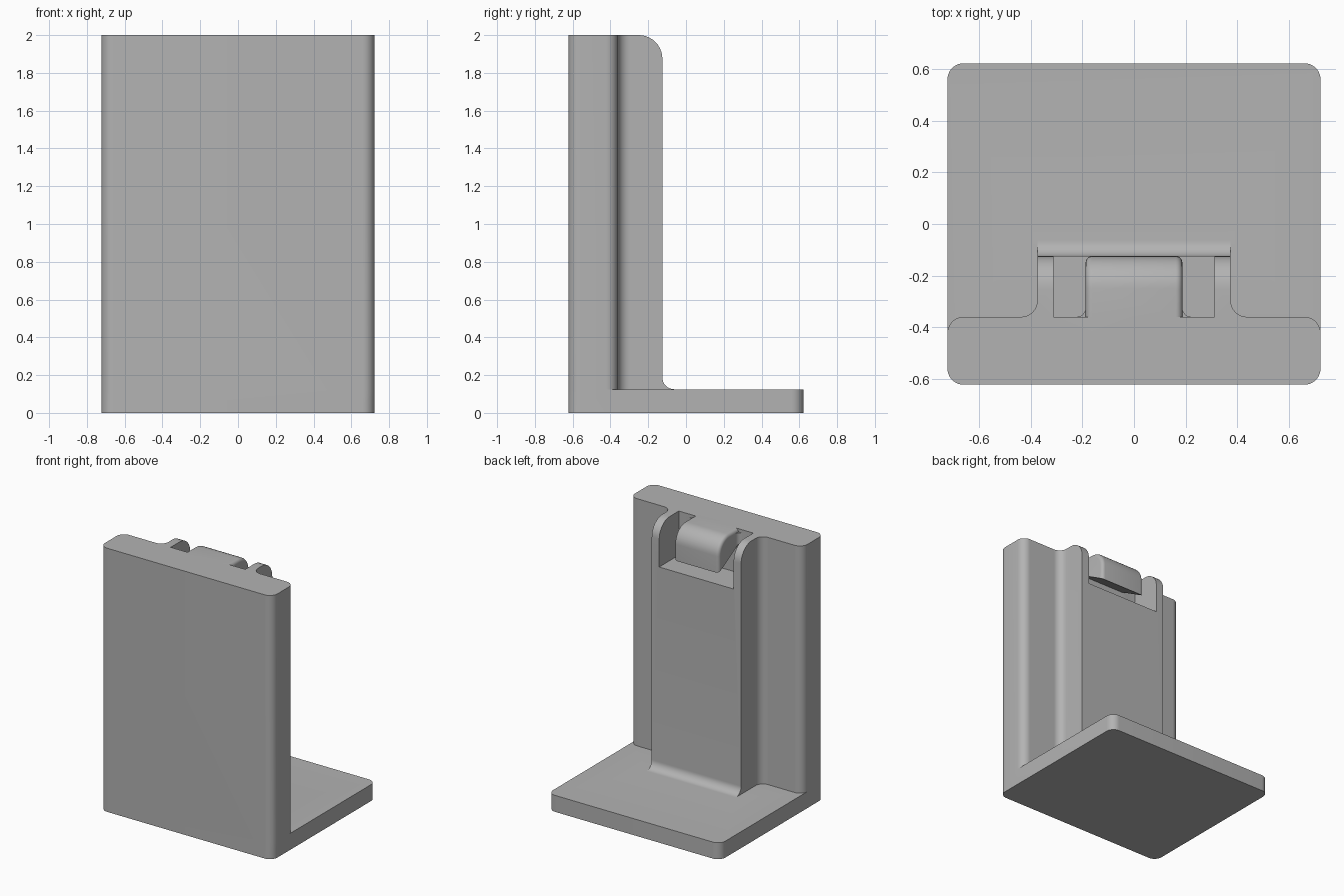
import bpy, bmesh
from math import radians, cos, sin

if "Cube" in bpy.data.objects:
    bpy.data.objects.remove(bpy.data.objects["Cube"])

grey = bpy.data.materials.new("plain grey")
grey.use_nodes = True
COLOUR = (0.45, 0.45, 0.45, 1)
grey.diffuse_color = COLOUR
grey.node_tree.nodes["Principled BSDF"].inputs["Base Color"].default_value = COLOUR

W, D = 0.723, 0.623             # half width and half depth
WALL, RIB, TIP = -0.36, 0.375, -0.125
R = 0.0625                      # common fillet radius


def arc(u, v, r, start, end, n=10):
    angles = [radians(start + (end - start) * i / n) for i in range(n + 1)]
    return [(u + r * cos(a), v + r * sin(a)) for a in angles]


def mirrored(half):
    return half + [(-u, v) for u, v in reversed(half)]


def prism(name, outline, low, high, axis="z"):
    """Extrude a plan outline along z, or a side profile along x."""
    bm = bmesh.new()
    place = (lambda u, v: (u, v, low)) if axis == "z" else (lambda u, v: (low, u, v))
    face = bm.faces.new([bm.verts.new(place(u, v)) for u, v in outline])
    top = bmesh.ops.extrude_face_region(bm, geom=[face])["geom"]
    step = (0, 0, high - low) if axis == "z" else (high - low, 0, 0)
    bmesh.ops.translate(bm, vec=step, verts=[g for g in top if isinstance(g, bmesh.types.BMVert)])
    bmesh.ops.recalc_face_normals(bm, faces=bm.faces)
    mesh = bpy.data.meshes.new(name)
    bm.to_mesh(mesh)
    bm.free()
    mesh.materials.append(grey)
    ob = bpy.data.objects.new(name, mesh)
    bpy.context.collection.objects.link(ob)
    return ob


def combine(target, tool, operation):
    mod = target.modifiers.new("combine", "BOOLEAN")
    mod.object, mod.operation, mod.solver = tool, operation, "EXACT"
    bpy.context.view_layer.objects.active = target
    bpy.ops.object.modifier_apply(modifier=mod.name)
    bpy.data.objects.remove(tool)


# Upright panel with its central rib, clipped by the rounded side profile
plan = mirrored(arc(W - R, -D + R, R, -90, 0) + arc(W - R, WALL - R, R, 0, 90)
                + arc(RIB + R, WALL + R, R, 270, 180) + [(RIB, -R)])
stand = prism("bracket_body", plan, 0, 2.1)
side = ([(-1, -0.1), (0.3, -0.1), (0.3, 0.1)] + arc(-R, 0.1875, R, 270, 180)
        + arc(-0.25, 1.875, 0.125, 0, 90) + [(-1, 2)])
combine(stand, prism("side_clip", side, -1, 1, "x"), "INTERSECT")

# Foot plate
foot = mirrored(arc(W - R, -D + R, R, -90, 0) + arc(W - R, D - R, R, 0, 90))
combine(stand, prism("foot_plate", foot, 0, 0.125), "UNION")

# Open pocket at the top of the rib
pocket = mirrored([(0.3125, WALL), (0.3125, 0.1)])
combine(stand, prism("pocket", pocket, 1.665, 2.2), "DIFFERENCE")

# Hooked tongue with a sloped underside and softened side edges
hook = ([(-0.42, 1.915), (TIP, 1.75)] + arc(-0.25, 1.875, 0.125, 0, 90) + [(-0.42, 2)])
tongue = prism("tongue", hook, -0.1875, 0.1875, "x")
bm = bmesh.new()
bm.from_mesh(tongue.data)
soft = [e for e in bm.edges
        if abs(e.verts[0].co.x - e.verts[1].co.x) < 0.01
        and (min(v.co.z for v in e.verts) > 1.86 or min(v.co.y for v in e.verts) > -0.13)
        and not max(v.co.y for v in e.verts) < -0.4
        and not (min(v.co.y for v in e.verts) < -0.4 and min(v.co.z for v in e.verts) < 1.95)]
bmesh.ops.bevel(bm, geom=soft, offset=0.025, segments=5, profile=0.5, affect="EDGES")
bm.to_mesh(tongue.data)
bm.free()
combine(stand, tongue, "UNION")

# Small fillets where the tongue meets the panel
for s in (1, -1):
    flare = [(s * u, v) for u, v in
             [(0.15, WALL - 0.02), (0.2225, WALL - 0.02)]
             + arc(0.2225, WALL + 0.035, 0.035, 270, 180, 6) + [(0.15, WALL + 0.035)]]
    combine(stand, prism("flare", flare, 1.885, 1.975), "UNION")

bpy.ops.object.select_all(action="DESELECT")
stand.select_set(True)
bpy.context.view_layer.objects.active = stand
bpy.ops.object.shade_smooth_by_angle(angle=radians(30))
